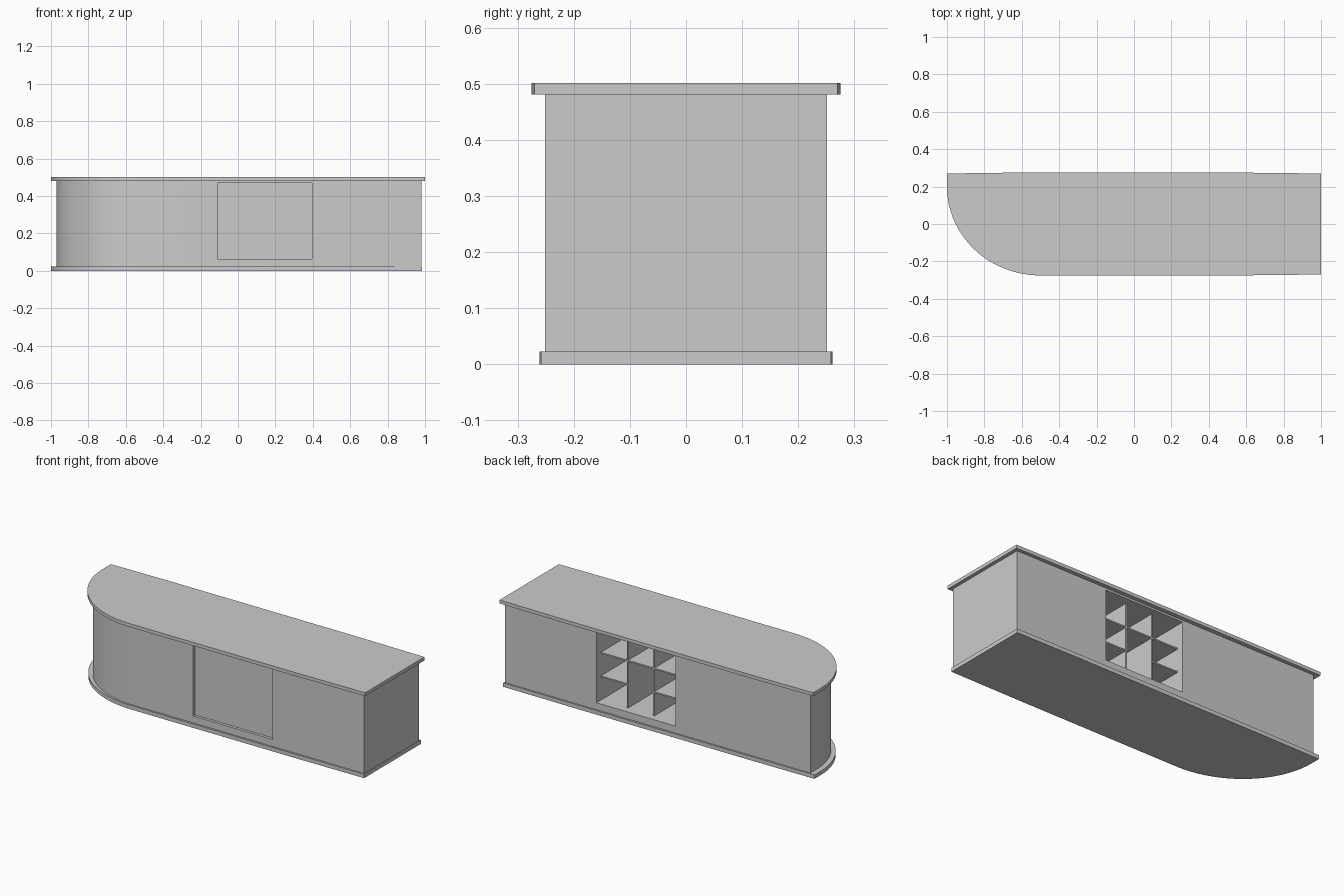
import bpy, bmesh, math

if "Cube" in bpy.data.objects:
    bpy.data.objects.remove(bpy.data.objects["Cube"])


def slab(name, outline, z0, z1):
    """Extrude a closed xy outline between two heights."""
    bm = bmesh.new()
    base = bm.faces.new([bm.verts.new((x, y, z0)) for x, y in outline])
    ext = bmesh.ops.extrude_face_region(bm, geom=[base])
    for v in ext["geom"]:
        if isinstance(v, bmesh.types.BMVert):
            v.co.z = z1
    bmesh.ops.recalc_face_normals(bm, faces=bm.faces)
    me = bpy.data.meshes.new(name)
    bm.to_mesh(me)
    bm.free()
    ob = bpy.data.objects.new(name, me)
    bpy.context.collection.objects.link(ob)
    return ob


def box(name, x0, x1, y0, y1, z0, z1):
    return slab(name, [(x0, y0), (x1, y0), (x1, y1), (x0, y1)], z0, z1)


def counter_outline(left, right, half, bow=0.0, n=32):
    """Long counter plan with a rounded front-left corner and slightly bowed sides."""
    cx, cy = -0.5, 0.20
    pts = [(right, -half + bow), (right, half - bow)]
    if bow:
        pts += [(0.55, half), (-0.63, half)]
    pts.append((left, half - bow))
    for i in range(n + 1):
        a = math.pi + i / n * math.pi / 2
        pts.append((cx + (cx - left) * math.cos(a), cy + (cy + half) * math.sin(a)))
    if bow:
        pts.append((0.55, -half))
    return pts


def smooth(ob):
    bpy.ops.object.select_all(action='DESELECT')
    ob.select_set(True)
    bpy.context.view_layer.objects.active = ob
    bpy.ops.object.shade_smooth_by_angle(angle=math.radians(30))


# Top, plinth and body
top = slab("counter_top", counter_outline(-1.0, 1.0, 0.275, 0.005), 0.481, 0.501)
plinth = slab("plinth", counter_outline(-1.0, 0.985, 0.261, 0.003), 0.0, 0.023)
body = slab("counter_body", counter_outline(-0.97, 0.98, 0.251), 0.023, 0.481)

# Opening running through the body
X0, X1, Z0, Z1 = -0.11, 0.395, 0.063, 0.47
cutter = box("opening_cutter", X0, X1, -0.4, 0.4, Z0, Z1)
cutter.hide_render = True
mod = body.modifiers.new("opening", 'BOOLEAN')
mod.operation = 'DIFFERENCE'
mod.solver = 'EXACT'
mod.object = cutter
bpy.context.view_layer.objects.active = body
bpy.ops.object.modifier_apply(modifier=mod.name)
bpy.data.objects.remove(cutter, do_unlink=True)

for ob in (top, plinth, body):
    smooth(ob)

# Recessed panel closing the opening at the front
FRONT, BACK, T = -0.22, 0.21, 0.008
box("front_panel", X0, X1, -0.235, FRONT, Z0, Z1)

# Upright dividers and shelves seen from the back
col = (X1 - X0) / 3
row = (Z1 - Z0) / 3
for i in (1, 2):
    x = X0 + i * col
    box(f"divider_{i}", x - T / 2, x + T / 2, FRONT, BACK, Z0, Z1)

for c, rows in enumerate([(1, 2), (2,), (1, 2)]):
    a = X0 + c * col + (T / 2 if c else 0)
    b = X0 + (c + 1) * col - (T / 2 if c < 2 else 0)
    for r in rows:
        z = Z0 + r * row
        box(f"shelf_{c}_{r}", a, b, FRONT, BACK, z - T / 2, z + T / 2)
